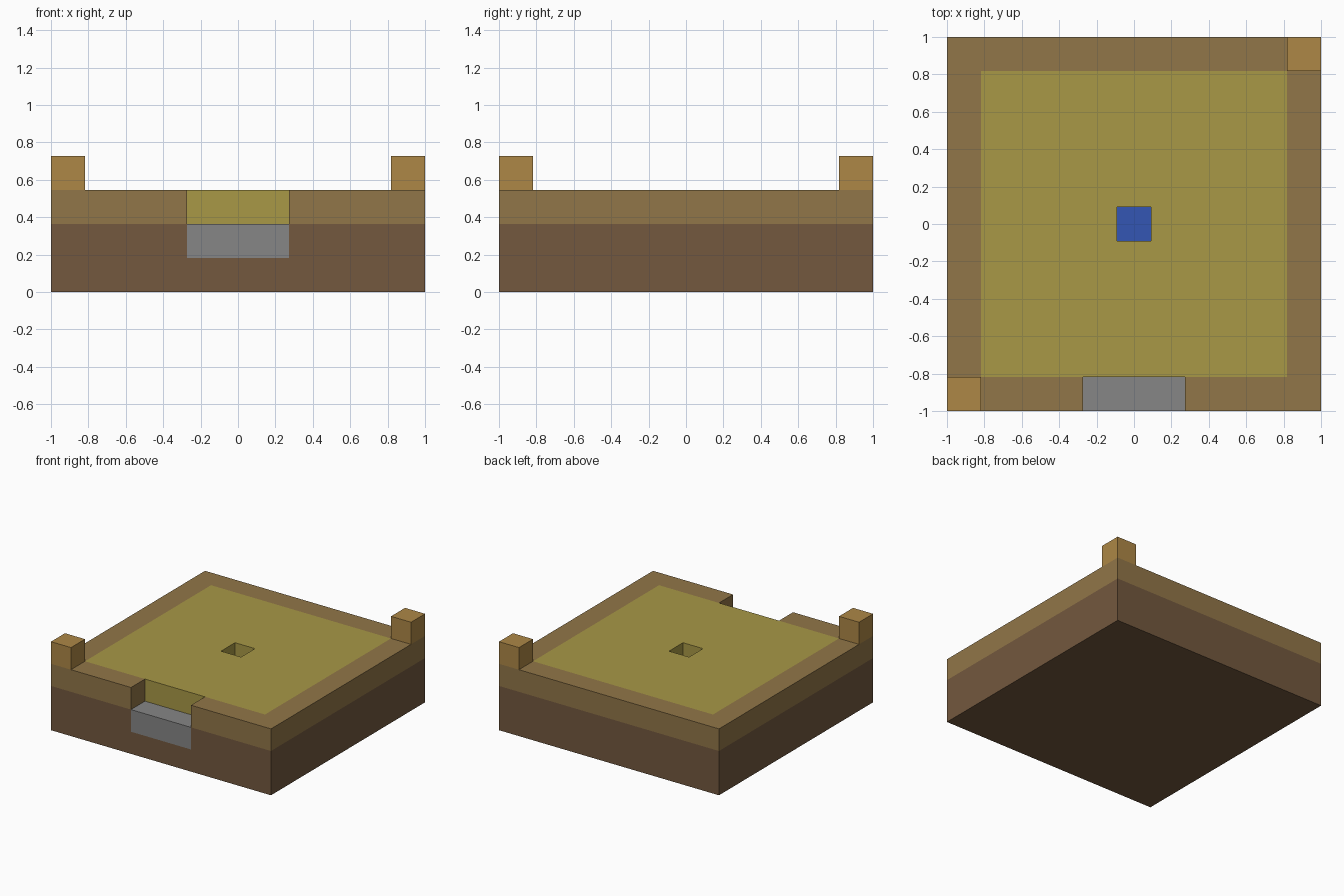
import bpy
import bmesh

if "Cube" in bpy.data.objects:
    bpy.data.objects.remove(bpy.data.objects["Cube"], do_unlink=True)

BLOCK = 2 / 11   # the plot is eleven blocks wide
H = 5.5          # outer half width, in blocks
F = 4.5          # field half width
G = 1.5          # entrance half width
W = 0.5          # water hole half width


def make_material(name, rgb):
    def linear(c):
        c /= 255
        return c / 12.92 if c <= 0.04045 else ((c + 0.055) / 1.055) ** 2.4
    colour = [linear(c) for c in rgb] + [1]
    mat = bpy.data.materials.new(name)
    mat.use_nodes = True
    mat.diffuse_color = colour
    mat.node_tree.nodes["Principled BSDF"].inputs["Base Color"].default_value = colour
    return mat


def prism(name, outline, bottom, top, mat, mirrored=True):
    """Extrude a plan outline given in blocks; mirrored outlines start at x = 0."""
    bm = bmesh.new()
    verts = [bm.verts.new((x * BLOCK, y * BLOCK, bottom * BLOCK)) for x, y in outline]
    base = bm.faces.new(verts)
    extruded = bmesh.ops.extrude_face_region(bm, geom=[base], use_keep_orig=True)
    moved = [v for v in extruded["geom"] if isinstance(v, bmesh.types.BMVert)]
    bmesh.ops.translate(bm, vec=(0, 0, (top - bottom) * BLOCK), verts=moved)
    bmesh.ops.recalc_face_normals(bm, faces=bm.faces)
    if mirrored:
        # open the seam so both halves weld into one solid
        seam = [f for f in bm.faces if all(abs(v.co.x) < 1e-5 for v in f.verts)]
        bmesh.ops.delete(bm, geom=seam, context='FACES')
    mesh = bpy.data.meshes.new(name)
    bm.to_mesh(mesh)
    bm.free()
    mesh.materials.append(mat)
    obj = bpy.data.objects.new(name, mesh)
    bpy.context.collection.objects.link(obj)
    if mirrored:
        obj.modifiers.new("Mirror", 'MIRROR').use_clip = True
    return obj


def box(x0, x1, y0, y1):
    return [(x0, y0), (x1, y0), (x1, y1), (x0, y1)]


dirt = make_material("dirt brown", (115, 88, 62))
timber = make_material("timber brown", (145, 118, 72))
soil = make_material("field yellow", (168, 152, 70))
stone = make_material("stone grey", (134, 134, 134))
post = make_material("post tan", (173, 135, 70))
water = make_material("water blue", (52, 86, 180))

# Earth base, the upper layer notched for the doorstep
prism("earth_base_lower", box(0, H, -H, H), 0, 1, dirt)
prism("earth_base_upper",
      [(0, -F), (G, -F), (G, -H), (H, -H), (H, H), (0, H)], 1, 2, dirt)
prism("doorstep", box(0, G, -H, -F), 1, 2, stone)

# Timber rim, open at the front entrance
prism("timber_rim",
      [(G, -H), (H, -H), (H, H), (0, H), (0, F), (F, F), (F, -F), (G, -F)],
      2, 3, timber)

# Field with a square water hole in the middle
prism("field",
      [(0, -F), (F, -F), (F, F), (0, F), (0, W), (W, W), (W, -W), (0, -W)],
      2, 3, soil)
prism("water", box(0, W, -W, W), 2, 2.02, water)

# Posts on two opposite corners
prism("front_right_post", box(-H, -F, -H, -F), 3, 4, post, mirrored=False)
prism("back_left_post", box(F, H, F, H), 3, 4, post, mirrored=False)
